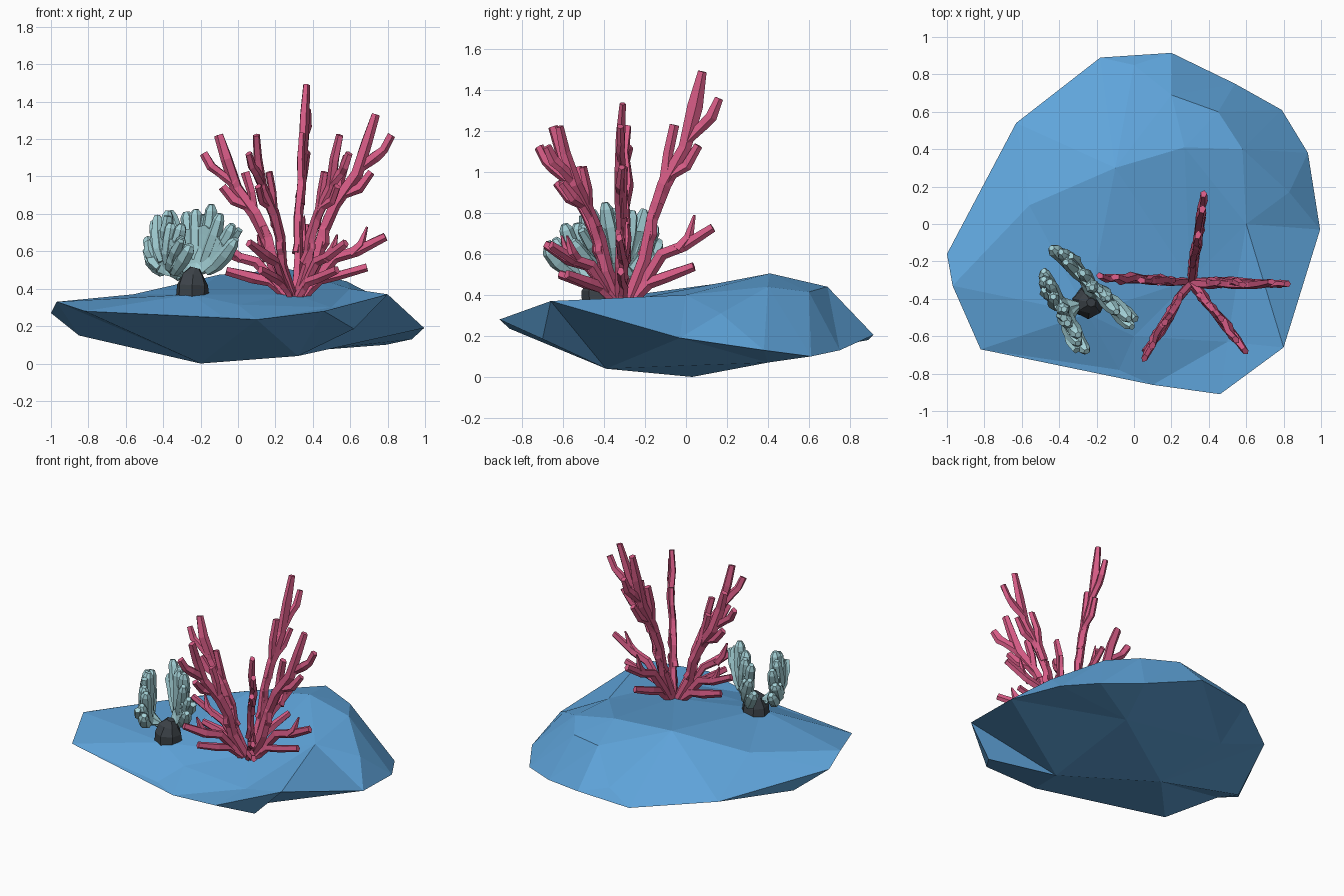
import bpy, bmesh, math, random
from mathutils import Vector, geometry

random.seed(4)
cube = bpy.data.objects.get("Cube")
if cube:
    bpy.data.objects.remove(cube)


def material(name, rgb):
    m = bpy.data.materials.new(name)
    m.use_nodes = True
    m.diffuse_color = (*rgb, 1)
    m.node_tree.nodes["Principled BSDF"].inputs["Base Color"].default_value = (*rgb, 1)
    return m


BLUE = material("blue_rock", (0.115, 0.375, 0.71))
PINK = material("pink_coral", (0.67, 0.105, 0.235))
TEAL = material("pale_teal", (0.37, 0.64, 0.68))
DARK = material("charcoal", (0.045, 0.055, 0.065))


def finish(bm, name, mat):
    bmesh.ops.recalc_face_normals(bm, faces=bm.faces)
    mesh = bpy.data.meshes.new(name)
    bm.to_mesh(mesh)
    bm.free()
    mesh.materials.append(mat)
    obj = bpy.data.objects.new(name, mesh)
    bpy.context.collection.objects.link(obj)
    return obj


def tube(bm, path, radii, normal, sides=5, flat=1.0, jitter=0.14):
    """Faceted limb along a path; normal is the axis it is flattened along."""
    rings = []
    for i, p in enumerate(path):
        t = (path[min(i + 1, len(path) - 1)] - path[max(i - 1, 0)]).normalized()
        side = t.cross(normal).normalized()
        out = side.cross(t)
        ring = []
        for k in range(sides):
            a = math.tau * (k + .5) / sides
            r = radii[i] * random.uniform(1 - jitter, 1 + jitter)
            ring.append(bm.verts.new(p + side * r * math.cos(a) + out * r * flat * math.sin(a)))
        rings.append(ring)
    for a, b in zip(rings, rings[1:]):
        for k in range(sides):
            j = (k + 1) % sides
            bm.faces.new((a[k], a[j], b[j], b[k]))
    bm.faces.new(rings[0])
    bm.faces.new(rings[-1])


# Base rock: a rim outline with upper and lower skins stretched over it
RIM = [(-1, -.16, .27), (-.97, -.33, .33), (-.82, -.67, .28),
       (.1, -.86, .235), (.46, -.91, .28), (.8, -.66, .37), (.995, -.03, .19),
       (.93, .38, .13), (.79, .61, .1), (.54, .75, .13), (.2, .915, .205),
       (-.18, .89, .18), (-.63, .54, .21)]
UPPER = [(.27, .41, .505), (-.1, .3, .475), (.58, .4, .44), (.2, .69, .44),
         (.45, .6, .415), (0, .85, .26), (-.56, .1, .37), (.6, 0, .4),
         (.3, -.3, .37), (-.25, -.48, .37), (-.08, -.78, .25), (0, -.6, .315),
         (.5, -.63, .3), (.83, .17, .31)]
LOWER = [(-.2, .03, 0), (.32, -.39, .04), (-.85, .02, .15), (.4, .4, .07),
         (-.3, .5, .11), (.62, -.7, .185)]


def skin(bm, rim_verts, inner):
    pts = [Vector(p[:2]) for p in RIM + inner]
    verts = rim_verts + [bm.verts.new(p) for p in inner]
    result = geometry.delaunay_2d_cdt(pts, [], [list(range(len(RIM)))], 1, 1e-5)
    faces, origin = result[2], result[3]
    for f in faces:
        bm.faces.new([verts[origin[i][0]] for i in f])


bm = bmesh.new()
rim = [bm.verts.new(p) for p in RIM]
skin(bm, rim, UPPER)
skin(bm, rim, LOWER)
finish(bm, "base_rock", BLUE)

# Branching coral: one flat branch pattern (reach, height), turned to five directions
BRANCHES = [
    [(0, -.03), (.09, .2), (.13, .4), (.19, .57), (.29, .75), (.34, .95), (.38, 1.12)],
    [(.3, .78), (.38, .86), (.42, .9), (.46, .99)],
    [(.16, .48), (.2, .6), (.21, .72), (.24, .86)],
    [(.17, .52), (.23, .62), (.3, .66), (.36, .76)],
    [(.08, .22), (.13, .33), (.13, .4), (.15, .48)],
    [(.02, -.03), (.1, .1), (.18, .23), (.29, .27), (.43, .36)],
    [(.26, .25), (.31, .31), (.34, .42)],
    [(.03, 0), (.11, .09), (.2, .12), (.34, .17)],
]
FANS = {"left": (-1, 1.1, .86), "back": (80, 1, 1), "right": (177, 1.02, .76),
        "front_right": (238, 1, .76), "front_left": (309, 1, .76)}
for name, (angle, reach, height) in FANS.items():
    a = math.radians(angle)
    along = Vector((math.cos(a), math.sin(a), 0))
    normal = Vector((-along.y, along.x, 0))
    root = Vector((.3, -.31, .37)) + along * .015
    bm = bmesh.new()
    for n, branch in enumerate(BRANCHES):
        path = [root + along * r * reach + Vector((0, 0, z * height)) for r, z in branch]
        path = [p + normal * random.uniform(-.01, .01) for p in path]
        thick = .034 if n == 0 else .028
        radii = [thick * random.uniform(.88, 1.12) for p in path]
        radii[-1] = .006 if n == 6 else .024
        tube(bm, path, radii, normal, flat=.75)
    finish(bm, "coral_branches_" + name, PINK)

# Small dark stone that holds the fronds
bm = bmesh.new()
stone = [Vector((x, -.42, z)) for x, z in ((-.245, .33), (-.245, .42), (-.24, .475), (-.23, .512))]
tube(bm, stone, (.09, .085, .06, .025), Vector((1, 0, 0)), sides=7)
finish(bm, "frond_stone", DARK)


# Fingered fronds: a cupped web with chunky fingers along its upper edge
def frond(name, along, offset, lift):
    along = Vector((*along, 0)).normalized()
    normal = Vector((along.y, -along.x, 0))
    slide = Vector((*offset, 0))
    if normal.dot(slide) < 0:
        normal.negate()
    root = Vector((-.24, -.42, .465))

    def point(a, t, length):
        out = min(1, .4 + 2.2 * t) + .06 * math.sin(math.pi * t)
        bend = a * (1.1 - .3 * t)
        reach = length * t
        return (root + slide * out + along * reach * math.sin(bend) * 1.08
                + Vector((0, 0, reach * math.cos(bend))))

    bm = bmesh.new()
    count = 9
    angles = [math.radians(-68 + 136 * i / (count - 1)) for i in range(count)]
    lengths = [(.27 + .07 * math.cos(a)) * random.uniform(.87, 1.1) * lift for a in angles]

    # Web
    steps = (.04, .2, .4, .6, .72)
    grid = [[bm.verts.new(point(a, t, n) - normal * .025) for t in steps]
            for a, n in zip(angles, lengths)]
    web = [bm.faces.new((p[j], p[j + 1], q[j + 1], q[j]))
           for p, q in zip(grid, grid[1:]) for j in range(len(steps) - 1)]
    bmesh.ops.recalc_face_normals(bm, faces=web)
    if sum((f.normal.dot(normal) for f in web)) > 0:
        bmesh.ops.reverse_faces(bm, faces=web)
    bmesh.ops.solidify(bm, geom=web, thickness=.05)

    # Fingers
    for i, (a, n) in enumerate(zip(angles, lengths)):
        stagger = normal * (.012 if i % 2 else -.008)
        path = [point(a, t, n) + stagger for t in (.25, .45, .7, .92, 1)]
        tube(bm, path, (.028, .038, .04, .034, .017), normal, sides=6, flat=.95)
        # Stubby side lobe on some fingers
        if i % 3 == 1:
            lobe = [path[1], path[2] + normal * .02 + along * .025,
                    path[3] + normal * .022 + along * .04]
            tube(bm, lobe, (.03, .03, .02), normal)
    finish(bm, name, TEAL)


frond("frond_right", (.47, -.88), (-.14, -.04), .98)
frond("frond_back", (.71, -.70), (.02, .085), 1.12)
